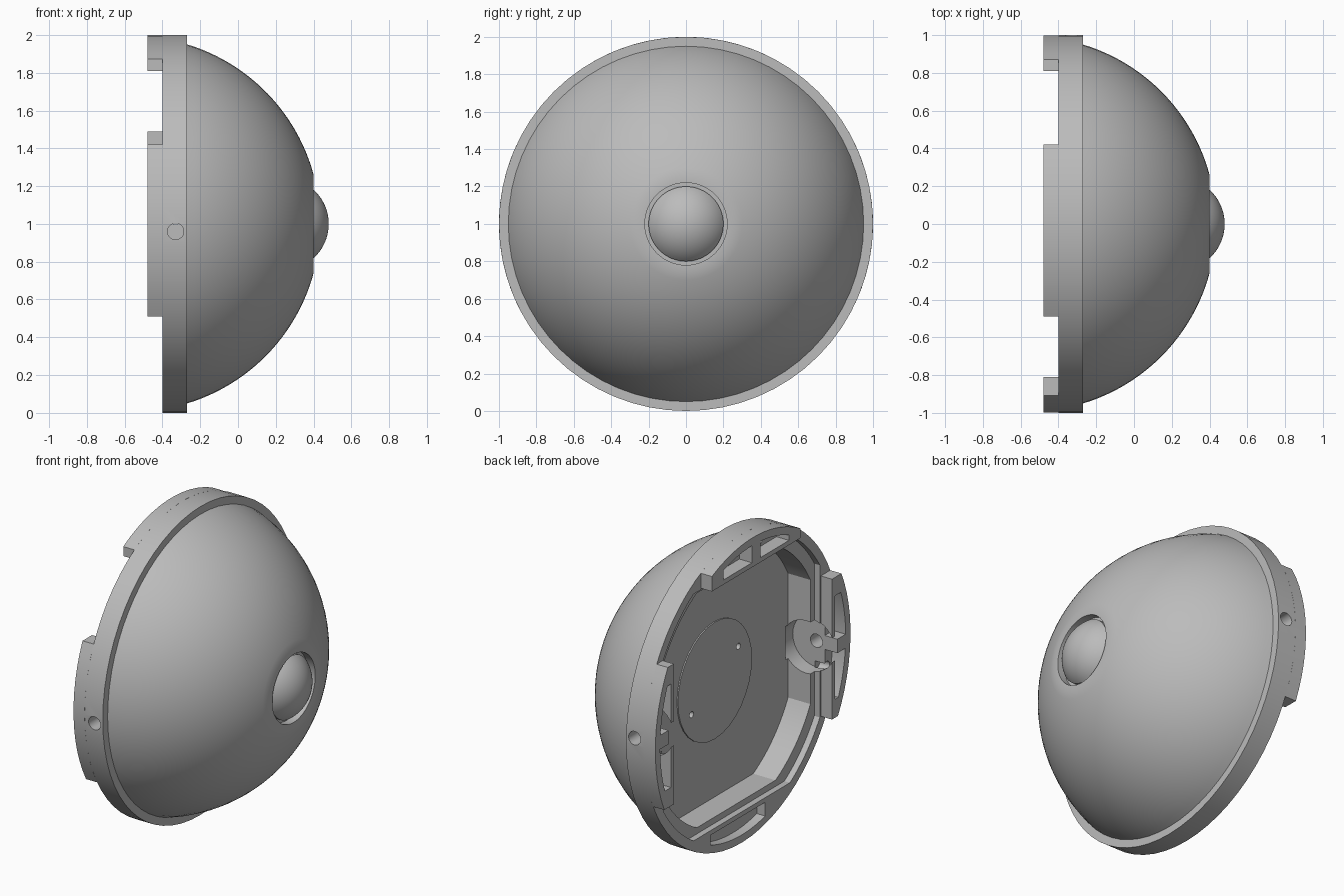
import bpy, bmesh
from math import sin, cos, pi, sqrt, asin, acos, radians
from mathutils import Matrix, Vector

if "Cube" in bpy.data.objects:
    bpy.data.objects.remove(bpy.data.objects["Cube"])

grey = bpy.data.materials.new("plain grey")
grey.use_nodes = True
grey.diffuse_color = (0.5, 0.5, 0.5, 1)
grey.node_tree.nodes["Principled BSDF"].inputs["Base Color"].default_value = (0.5, 0.5, 0.5, 1)

SEG = 64
BACK, TAB_BACK, FLOOR = -0.40, -0.48, -0.20


def finish(name, bm):
    bmesh.ops.remove_doubles(bm, verts=bm.verts, dist=1e-5)
    bmesh.ops.recalc_face_normals(bm, faces=bm.faces)
    bmesh.ops.translate(bm, verts=bm.verts, vec=(0, 0, 1))
    mesh = bpy.data.meshes.new(name)
    bm.to_mesh(mesh)
    bm.free()
    mesh.materials.append(grey)
    obj = bpy.data.objects.new(name, mesh)
    bpy.context.collection.objects.link(obj)
    return obj


def lathe(name, profile):
    """Turn (x, radius) points round the x axis."""
    bm = bmesh.new()
    verts = [bm.verts.new((x, 0, r)) for x, r in profile]
    edges = [bm.edges.new(pair) for pair in zip(verts, verts[1:])]
    bmesh.ops.spin(bm, geom=verts + edges, cent=(0, 0, 0), axis=(1, 0, 0),
                   angle=2 * pi, steps=SEG, use_merge=True)
    return finish(name, bm)


def prism(name, outline, x0, x1):
    """Extrude a (y, z) outline along x."""
    bm = bmesh.new()
    face = bm.faces.new([bm.verts.new((x0, y, z)) for y, z in outline])
    out = bmesh.ops.extrude_face_region(bm, geom=[face])
    moved = [v for v in out["geom"] if isinstance(v, bmesh.types.BMVert)]
    bmesh.ops.translate(bm, verts=moved, vec=(x1 - x0, 0, 0))
    return finish(name, bm)


def rod(name, centre, axis, radius, length):
    bm = bmesh.new()
    turn = Vector(axis).to_track_quat("Z", "Y").to_matrix().to_4x4()
    bmesh.ops.create_cone(bm, cap_ends=True, segments=32, radius1=radius, radius2=radius,
                          depth=length, matrix=Matrix.Translation(centre) @ turn)
    return finish(name, bm)


def side(k, t, s):
    """Place a tangent/outward pair on one of the four sides of the rim."""
    return [(-s, t), (t, s), (s, -t), (-t, -s)][k]


def segment(k, t0, t1, inner, radius):
    """Outline between a straight inner edge and a round outer edge."""
    a0, a1 = asin(t0 / radius), asin(t1 / radius)
    angles = [a0 + (a1 - a0) * i / 12 for i in range(13)]
    points = [(radius * sin(a), radius * cos(a)) for a in angles]
    return [side(k, t, s) for t, s in points + [(t1, inner), (t0, inner)]]


def clipped_circle(radius, limit):
    corner = acos(limit / radius)
    outline = []
    for q in range(4):
        for i in range(17):
            a = q * pi / 2 + corner + (pi / 2 - 2 * corner) * i / 16
            outline.append((radius * cos(a), radius * sin(a)))
    return outline


def carve(targets, cutter):
    cutter.hide_render = True
    for obj in targets:
        mod = obj.modifiers.new("cut", "BOOLEAN")
        mod.operation, mod.solver, mod.object = "DIFFERENCE", "EXACT", cutter
        bpy.context.view_layer.objects.active = obj
        bpy.ops.object.modifier_apply(modifier=mod.name)
    bpy.data.objects.remove(cutter)


# Dome shell with rim and front socket
centre, radius = -0.558, 0.993
start, end = asin(0.95 / radius), asin(0.26 / radius)
arc = [start + (end - start) * i / 24 for i in range(25)]
dome = [(centre + radius * cos(a), radius * sin(a)) for a in arc]
dome[0], dome[-1] = (-0.27, 0.95), (0.40, 0.26)
shell = lathe("dome_shell", [(BACK, 0), (BACK, 1), (-0.27, 1)] + dome
              + [(0.40, 0.22), (0.35, 0.22), (0.35, 0)])

# Rounded lens in the socket
ball = 0.245
tip = asin(0.2 / ball)
lens = lathe("front_lens", [(0.34, 0), (0.34, 0.2)]
             + [(0.48 - ball + ball * cos(tip * (1 - i / 12)), ball * sin(tip * (1 - i / 12)))
                for i in range(13)])

# Three tabs on the back of the rim
tabs = [prism(f"rim_tab_{k + 1}", segment(k, -0.49, 0.42, 0.81, 1), TAB_BACK, BACK)
        for k in range(3)]

# Back cavity and the stepped ledge round it
carve([shell], prism("cavity_cutter", clipped_circle(0.86, 0.76), -0.6, FLOOR))
carve([shell], prism("ledge_cutter", clipped_circle(0.94, 0.80), -0.6, -0.36))

# Round cover on the cavity floor with two pin holes
cover = rod("floor_cover", (FLOOR - 0.002, 0, 0), (1, 0, 0), 0.379, 0.012)
for sign in (-1, 1):
    carve([shell, cover], rod("pin_cutter", (FLOOR, -0.24 * sign, 0.13 * sign),
                              (1, 0, 0), 0.02, 0.1))

# Pockets and screw holes in the tabs, one long pocket at the bottom
for k, tab in enumerate(tabs):
    for t0, t1 in ((-0.37, -0.08), (0.01, 0.30)):
        carve([tab, shell], prism("pocket_cutter", segment(k, t0, t1, 0.84, 0.95), -0.6, -0.39))
    for t in (-0.195, 0.125):
        y, z = side(k, t, 0.885)
        carve([shell], rod("screw_cutter", (BACK, y, z), (1, 0, 0), 0.03, 0.16))
carve([shell], prism("bottom_pocket_cutter", segment(3, -0.32, 0.24, 0.83, 0.95), -0.6, -0.34))

# Round side recesses with a cross hole through the rim
for k in (0, 2):
    y, z = side(k, -0.04, 0.80)
    carve([shell, tabs[k]], rod("recess_cutter", (-0.33, y, z), (0, 1, 0), 0.17, 0.13))
    y, z = side(k, -0.04, 0.95)
    carve([shell], rod("cross_cutter", (-0.33, y, z), (0, 1, 0), 0.043, 0.3))

# Smooth shading with crisp edges
bpy.ops.object.select_all(action="DESELECT")
for obj in [shell, lens, cover] + tabs:
    obj.select_set(True)
bpy.context.view_layer.objects.active = shell
bpy.ops.object.shade_smooth_by_angle(angle=radians(25))
